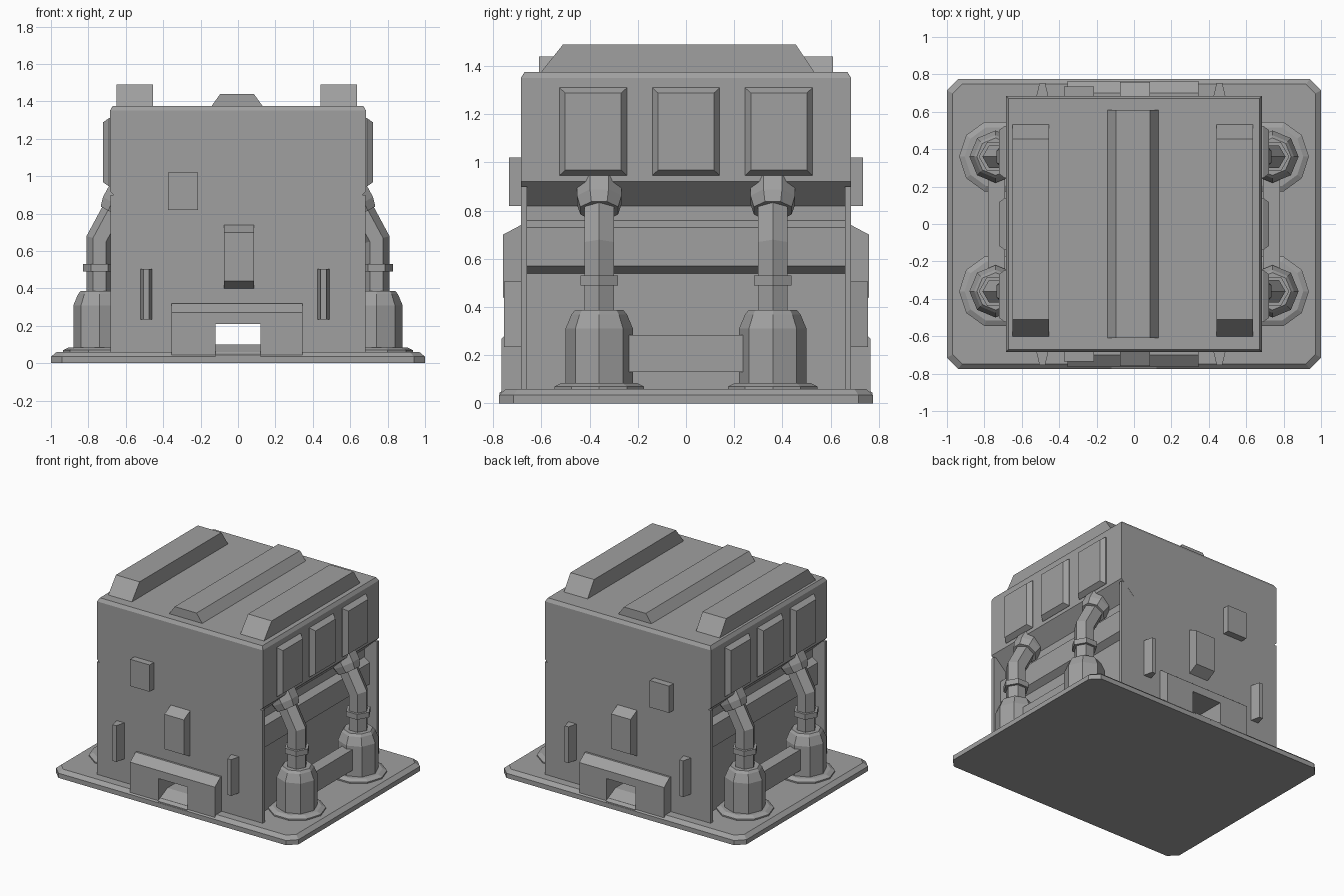
import bpy, bmesh, math
from mathutils import Vector

old = bpy.data.objects.get("Cube")
if old:
    bpy.data.objects.remove(old, do_unlink=True)

GREY = (0.35, 0.35, 0.35, 1)
mat = bpy.data.materials.new("plain grey")
mat.use_nodes = True
mat.diffuse_color = GREY
bsdf = next(n for n in mat.node_tree.nodes if n.type == 'BSDF_PRINCIPLED')
bsdf.inputs["Base Color"].default_value = GREY


def loft(name, rings):
    """Skin a closed solid through rings of points of equal length."""
    bm = bmesh.new()
    vs = [[bm.verts.new(p) for p in r] for r in rings]
    n = len(vs[0])
    for a, b in zip(vs, vs[1:]):
        for i in range(n):
            j = (i + 1) % n
            bm.faces.new((a[i], a[j], b[j], b[i]))
    bm.faces.new(vs[0][::-1])
    bm.faces.new(vs[-1])
    bmesh.ops.recalc_face_normals(bm, faces=bm.faces)
    me = bpy.data.meshes.new(name)
    bm.to_mesh(me)
    bm.free()
    me.materials.append(mat)
    ob = bpy.data.objects.new(name, me)
    bpy.context.collection.objects.link(ob)
    return ob


def prism_y(name, pts, y0, y1):
    return loft(name, [[(x, y, z) for x, z in pts] for y in (y0, y1)])


def prism_x(name, pts, x0, x1):
    return loft(name, [[(x, y, z) for y, z in pts] for x in (x0, x1)])


def box(name, x0, x1, y0, y1, z0, z1):
    return prism_x(name, [(y0, z0), (y1, z0), (y1, z1), (y0, z1)], x0, x1)


def slab(hx, hy, cut, z):
    """Rectangle with clipped corners at height z."""
    q = [(hx, hy - cut), (hx - cut, hy)]
    pts = q + [(-x, y) for x, y in q[::-1]]
    pts += [(-x, -y) for x, y in pts]
    return [(x, y, z) for x, y in pts]


def ring(x, y, z, r, n):
    return [(x + r * math.cos(2 * math.pi * i / n),
             y + r * math.sin(2 * math.pi * i / n), z) for i in range(n)]


# base plate with chamfered rim
loft("base_plate", [slab(1, .775, .06, 0), slab(1, .775, .06, .035), slab(.97, .748, .05, .06)])

# main block: front profile with overhang and tunnel notch
half = [(.12, .05), (.58, .05), (.58, .82), (.685, .92), (.685, 1.35)]
core = [(-.12, .21), (.12, .21)] + half + [(-x, z) for x, z in half[::-1]]
prism_y("main_block", core, -.685, .685)
loft("roof_cap", [slab(.685, .685, .001, 1.35), slab(.67, .67, .001, 1.375)])
prism_x("tunnel_floor", [(-.774, .01), (-.774, .045), (-.66, .1),
                         (.66, .1), (.774, .045), (.774, .01)], -.12, .12)

# roof bars and ridge
for side, x0 in (("right", -.65), ("left", .44)):
    prism_x("roof_bar_" + side, [(-.605, 1.37), (.535, 1.37), (.455, 1.49), (-.51, 1.49)],
            x0, x0 + .195)
prism_y("roof_ridge", [(-.145, 1.37), (.135, 1.37), (.085, 1.44), (-.095, 1.44)], -.61, .61)

# end walls, each repeated front and back
for end, s in (("front", -1), ("back", 1)):
    for x0 in (-.683, .57):
        box(end + "_wall_edge", x0, x0 + .113, s * .66, s * .684, .05, .9)
    door = [(s * .66, .04), (s * .765, .04), (s * .765, .27), (s * .7, .32), (s * .66, .32)]
    prism_x(end + "_door_jamb_right", door, -.355, -.12)
    prism_x(end + "_door_jamb_left", door, .12, .345)
    lintel = [(y, max(z, .21)) for y, z in door]
    prism_x(end + "_door_lintel", lintel, -.12, .12)
    prism_x(end + "_hood", [(s * .66, .4), (s * .685, .4), (s * .76, .44),
                            (s * .76, .7), (s * .685, .74), (s * .66, .74)], -.075, .085)
    box(end + "_panel", -.375, -.215, s * .66, s * .735, .82, 1.02)
    for x in (-.49, .457):
        loft(end + "_fin", [[(x + a, s * y, z) for a, y in
                             ((-.035, .67), (.035, .67), (.015, .755), (-.015, .755))]
                            for z in (.235, .505)])

# side parts, each repeated left and right
for side, s in (("left", 1), ("right", -1)):
    prism_y(side + "_ledge", [(s * .56, .54), (s * .58, .54), (s * .625, .57),
                              (s * .625, .73), (s * .58, .76), (s * .56, .76)], -.67, .67)
    box(side + "_link_beam", s * .69, s * .78, -.3, .3, .13, .285)
    # raised windows
    for y in (-.385, 0, .385):
        loft(side + "_window", [[(s * x, y + a * w, 1.128 + b * h) for a, b in
                                 ((-1, -1), (1, -1), (1, 1), (-1, 1))]
                                for x, w, h in ((.67, .14, .182), (.69, .14, .182),
                                                (.722, .116, .16))])
    # tanks with bent pipes
    for y in (-.36, .36):
        cx = s * .74
        loft(side + "_tank_foot", [ring(cx, y, z, r, 10) for z, r in
                                   ((.05, .195), (.07, .195), (.085, .165))])
        loft(side + "_tank", [ring(cx, y, z, r, 8) for z, r in
                              ((.06, .14), (.31, .14), (.37, .115), (.387, .1))])
        loft(side + "_pipe_collar", [ring(cx, y, z, .09, 6) for z in (.49, .53)])
        pipe = [ring(cx, y, .37, .07, 6)]
        # mitred bend, then inward slope into the wall
        pipe.append([(px, py, .66 + (px - cx) * s * .28) for px, py, _ in ring(cx, y, 0, .07, 6)])
        pipe.append([(px - s * .14, py, pz + .26) for px, py, pz in pipe[1]])
        loft(side + "_pipe", pipe)
        # socket under the overhang
        d = Vector((-s * .48, 0, .88))
        u = Vector((.88, 0, s * .48))
        c = Vector((s * .665, y, .8))
        loft(side + "_pipe_socket",
             [[c + d * t + u * (r * math.cos(a)) + Vector((0, r * math.sin(a), 0))
               for a in (math.pi * (i + .5) / 4 for i in range(8))]
              for t, r in ((0, .085), (.05, .1), (.13, .1))])
